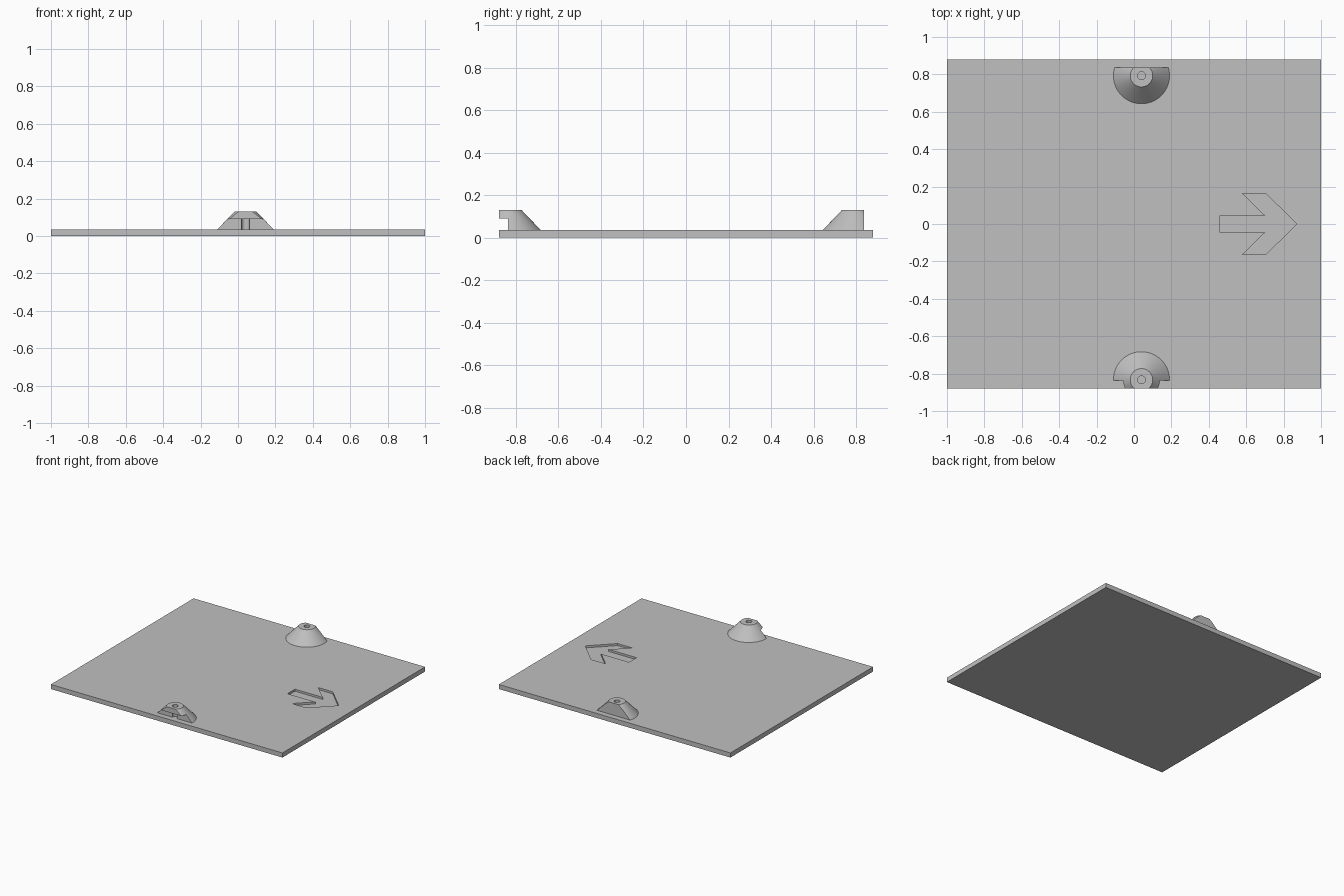
import bpy
import bmesh
from mathutils import Matrix

if "Cube" in bpy.data.objects:
    bpy.data.objects.remove(bpy.data.objects["Cube"], do_unlink=True)

W, D, T = 1.0, 0.88, 0.036      # plate half width, half depth, thickness
TOP = 0.13                      # top of the bosses
CX = 0.04                       # boss centre in x

grey = bpy.data.materials.new("light grey")
grey.use_nodes = True
colour = (0.527, 0.527, 0.527, 1)
grey.diffuse_color = colour
grey.node_tree.nodes["Principled BSDF"].inputs["Base Color"].default_value = colour


def make(name, bm):
    bmesh.ops.recalc_face_normals(bm, faces=bm.faces)
    mesh = bpy.data.meshes.new(name)
    bm.to_mesh(mesh)
    bm.free()
    obj = bpy.data.objects.new(name, mesh)
    bpy.context.collection.objects.link(obj)
    mesh.materials.append(grey)
    return obj


def box(name, low, high):
    bm = bmesh.new()
    size = [b - a for a, b in zip(low, high)]
    mid = [(a + b) / 2 for a, b in zip(low, high)]
    bmesh.ops.create_cube(bm, size=1, matrix=Matrix.Translation(mid) @ Matrix.Diagonal((*size, 1)))
    return make(name, bm)


def cone(name, y, z0, z1, r0, r1, sides):
    bm = bmesh.new()
    bmesh.ops.create_cone(bm, cap_ends=True, segments=sides, radius1=r0, radius2=r1,
                          depth=z1 - z0, matrix=Matrix.Translation((CX, y, (z0 + z1) / 2)))
    return make(name, bm)


def prism(name, outline, z0, z1):
    bm = bmesh.new()
    face = bm.faces.new([bm.verts.new((x, y, z0)) for x, y in outline])
    ext = bmesh.ops.extrude_face_region(bm, geom=[face])
    verts = [g for g in ext["geom"] if isinstance(g, bmesh.types.BMVert)]
    bmesh.ops.translate(bm, verts=verts, vec=(0, 0, z1 - z0))
    return make(name, bm)


def cut(obj, *cutters):
    for c in cutters:
        mod = obj.modifiers.new("cut", "BOOLEAN")
        mod.operation = "DIFFERENCE"
        mod.solver = "EXACT"
        mod.object = c
        bpy.context.view_layer.objects.active = obj
        bpy.ops.object.modifier_apply(modifier=mod.name)
        bpy.data.objects.remove(c, do_unlink=True)


def smooth(obj):
    bpy.ops.object.select_all(action="DESELECT")
    obj.select_set(True)
    bpy.context.view_layer.objects.active = obj
    bpy.ops.object.shade_smooth_by_angle(angle=0.5)


# Base plate with a sunken arrow
plate = box("base_plate", (-W, -D, 0), (W, D, T))
half = [(0.87, 0), (0.705, 0.163), (0.58, 0.163), (0.7, 0.046), (0.46, 0.046)]
arrow = half + [(x, -y) for x, y in reversed(half[1:])]
cut(plate, prism("arrow_cutter", arrow, T - 0.016, T + 0.05))


def boss(name, y):
    body = cone(name, y, T, TOP, 0.15, 0.06, 64)
    cut(body, cone("hole_cutter", y, 0, TOP + 0.1, 0.021, 0.021, 32))
    return body


# Back boss, cut flat towards the back edge
back = boss("back_boss", 0.793)
cut(back, box("back_cutter", (-0.5, 0.837, -0.1), (0.5, 1.2, 0.3)))
smooth(back)

# Front boss, flush with the plate edge and undercut below its lip
front = boss("front_boss", -0.833)
cut(front,
    box("edge_cutter", (-0.5, -1.2, -0.1), (0.5, -D, 0.3)),
    box("undercut_cutter", (-0.5, -1.3, -0.2), (0.5, -0.837, 0.09)))
smooth(front)
